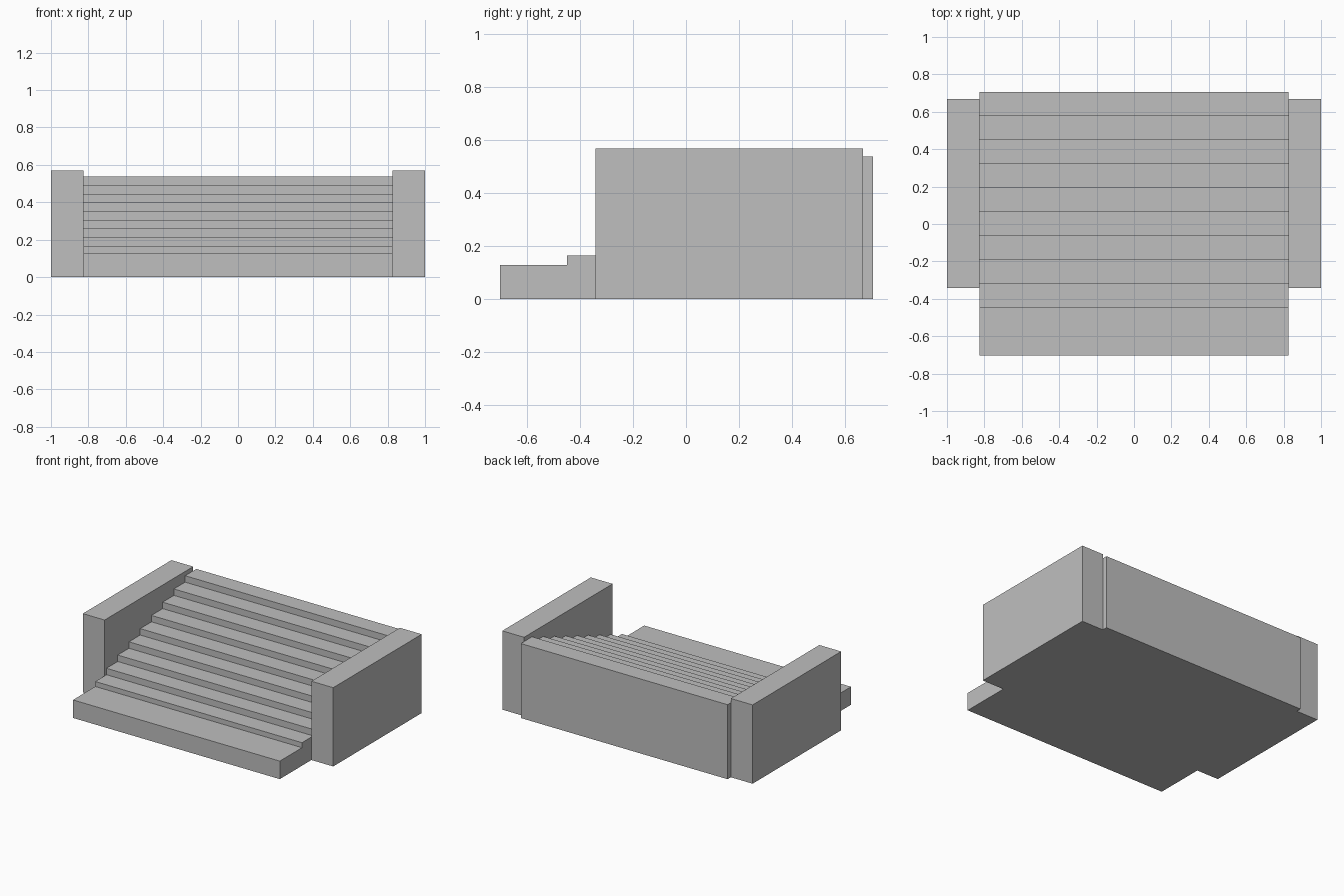
import bpy
import bmesh

cube = bpy.data.objects.get("Cube")
if cube:
    bpy.data.objects.remove(cube, do_unlink=True)

# Single plain stone material
stone = bpy.data.materials.new("grey stone")
stone.use_nodes = True
colour = (0.52, 0.52, 0.52, 1)
stone.diffuse_color = colour
stone.node_tree.nodes["Principled BSDF"].inputs["Base Color"].default_value = colour


def extrude_profile(name, profile, x0, x1):
    """Solid made by sweeping a closed (y, z) profile from x0 to x1."""
    bm = bmesh.new()
    face = bm.faces.new([bm.verts.new((x0, y, z)) for y, z in profile])
    swept = bmesh.ops.extrude_face_region(bm, geom=[face])["geom"]
    moved = [v for v in swept if isinstance(v, bmesh.types.BMVert)]
    bmesh.ops.translate(bm, verts=moved, vec=(x1 - x0, 0, 0))
    bmesh.ops.recalc_face_normals(bm, faces=bm.faces)
    mesh = bpy.data.meshes.new(name)
    bm.to_mesh(mesh)
    bm.free()
    mesh.materials.append(stone)
    obj = bpy.data.objects.new(name, mesh)
    bpy.context.collection.objects.link(obj)
    return obj


HALF_WIDTH = 0.826
FRONT, BACK = -0.703, 0.705
STEPS = 9

# Stairs: a deep bottom step, then nine equal treads
first_edge, first_top, second_top, top = -0.449, 0.13, 0.166, 0.538
tread = (BACK - first_edge) / STEPS
rise = (top - second_top) / (STEPS - 1)
profile = [(FRONT, 0), (FRONT, first_top), (first_edge, first_top)]
for i in range(STEPS):
    z = second_top + i * rise
    profile += [(first_edge + i * tread, z), (first_edge + (i + 1) * tread, z)]
profile.append((BACK, 0))
extrude_profile("stairs", profile, -HALF_WIDTH, HALF_WIDTH)

# Side walls
wall = [(-0.342, 0), (-0.342, 0.569), (0.668, 0.569), (0.668, 0)]
for side, sign in (("left", 1), ("right", -1)):
    extrude_profile(side + "_side_wall", wall, sign * HALF_WIDTH, sign)
